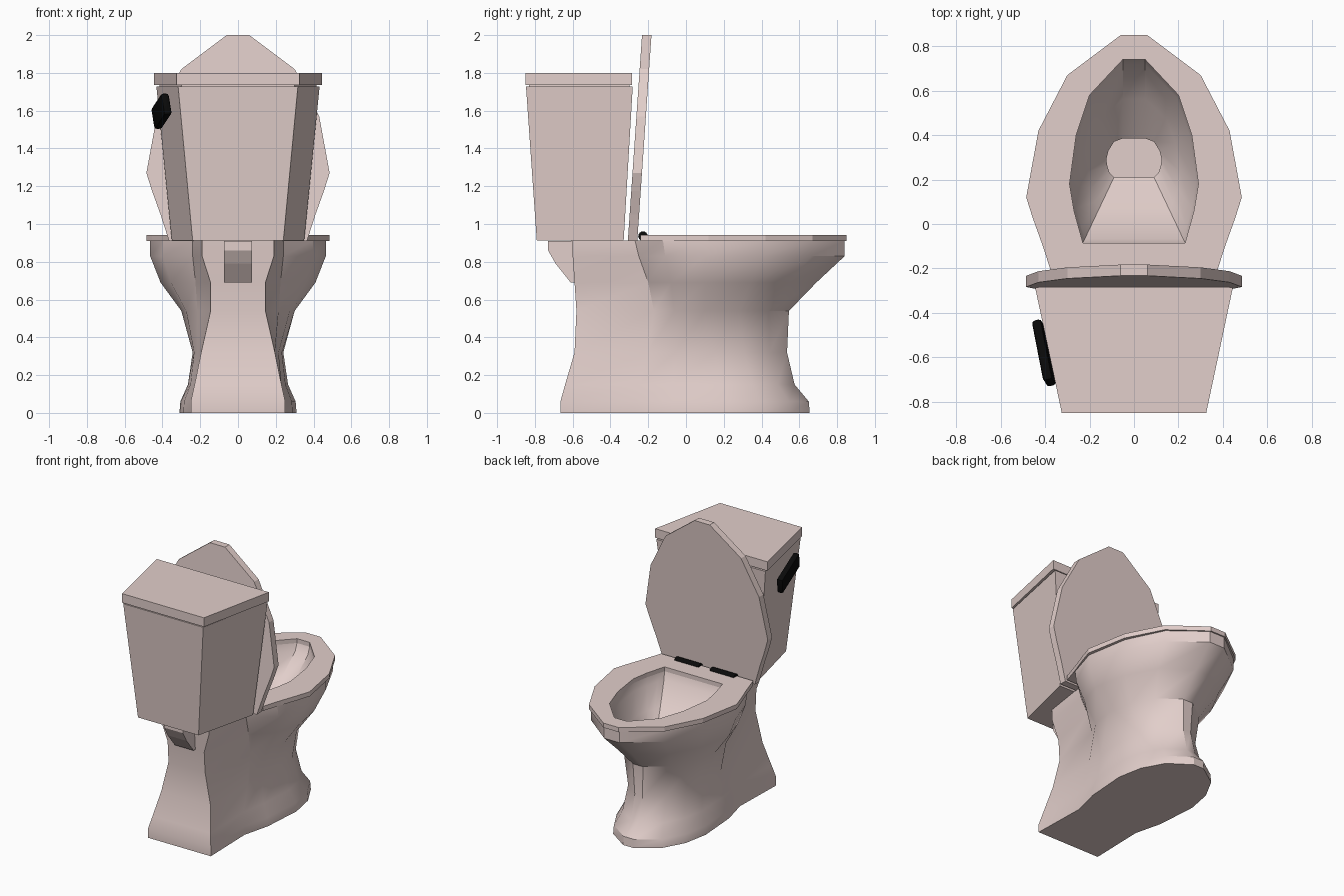
import bpy, bmesh, math
from mathutils import Matrix

if "Cube" in bpy.data.objects:
    bpy.data.objects.remove(bpy.data.objects["Cube"])


def material(name, col):
    m = bpy.data.materials.new(name)
    m.diffuse_color = (*col, 1)
    m.use_nodes = True
    m.node_tree.nodes["Principled BSDF"].inputs["Base Color"].default_value = m.diffuse_color
    return m


PORCELAIN = material("pinkish porcelain", (0.76, 0.62, 0.595))
BLACK = material("black", (0.003, 0.003, 0.003))


def finish(name, bm, mat, smooth=None):
    bmesh.ops.recalc_face_normals(bm, faces=bm.faces)
    me = bpy.data.meshes.new(name)
    bm.to_mesh(me)
    bm.free()
    me.materials.append(mat)
    ob = bpy.data.objects.new(name, me)
    bpy.context.collection.objects.link(ob)
    if smooth:
        bpy.ops.object.select_all(action='DESELECT')
        ob.select_set(True)
        bpy.context.view_layer.objects.active = ob
        bpy.ops.object.shade_smooth_by_angle(angle=math.radians(smooth))
    return ob


def mirrored(half):
    """Close a right-hand half outline (back to front) into a full loop."""
    return list(half) + [(-x, y) for x, y in reversed(half)]


def loft(name, rings, mat, closed=False, smooth=None):
    """Skin rings of 3D points; cap the ends, or join last to first."""
    bm = bmesh.new()
    loops = [[bm.verts.new(p) for p in r] for r in rings]
    pairs = list(zip(loops, loops[1:]))
    if closed:
        pairs.append((loops[-1], loops[0]))
    else:
        bm.faces.new(loops[0])
        bm.faces.new(loops[-1])
    n = len(loops[0])
    for a, b in pairs:
        for i in range(n):
            j = (i + 1) % n
            bm.faces.new((a[i], a[j], b[j], b[i]))
    return finish(name, bm, mat, smooth)


def at_z(loop, z):
    return [(x, y, z) for x, y in loop]


# Shared outlines, right half from back to front
SEAT = mirrored([(.365, -.24), (.41, -.1), (.455, .025), (.485, .12), (.43, .42), (.30, .67), (.06, .85)])
HOLE = mirrored([(.23, -.085), (.245, -.03), (.27, .06), (.29, .18), (.26, .4), (.20, .58), (.05, .74)])
DRAIN = mirrored([(.09, .21), (.11, .23), (.12, .26), (.125, .29), (.115, .33), (.09, .37), (.05, .385)])


def section(bw, by, nx, ny, w, yw, fy):
    """Bowl cross-section: back corner, neck crease, shoulder, widest point, front."""
    d = fy - yw
    return mirrored([(bw, by), (nx, ny), (nx * .3 + w * .7, ny + (yw - ny) * .4), (w, yw),
                     (w * .89, yw + d * .41), (w * .62, yw + d * .76), (w * .13, fy)])


def blend(a, b, t):
    return [(p[0] + (q[0] - p[0]) * t, p[1] + (q[1] - p[1]) * t) for p, q in zip(a, b)]


# Pedestal and bowl: outer skin, rim, inside and drain
rows = [(0, .25, -.665, .24, -.27, .31, .22, .655),
        (.06, .25, -.665, .24, -.27, .305, .22, .65),
        (.15, .23, -.64, .22, -.25, .265, .2, .575),
        (.32, .195, -.59, .215, -.2, .24, .15, .535),
        (.54, .145, -.58, .215, -.17, .30, .1, .545),
        (.69, .145, -.59, .225, -.2, .41, .1, .69),
        (.83, .19, -.6, .24, -.25, .465, .1, .84),
        (.912, .19, -.605, .24, -.27, .465, .1, .84)]
rings = [at_z(section(*r[1:]), r[0]) for r in rows]
rings += [at_z(HOLE, .912), at_z(blend(HOLE, DRAIN, .06), .86),
          at_z(blend(HOLE, DRAIN, .5), .73), at_z(DRAIN, .60),
          at_z(DRAIN, .45)]
loft("bowl", rings, PORCELAIN, smooth=30)

# Seat ring
loft("seat", [at_z(SEAT, .91), at_z(SEAT, .943), at_z(HOLE, .943), at_z(HOLE, .91)],
     PORCELAIN, closed=True)


# Raised seat cover, leaning against the tank
def leaning(offset):
    return [(x, -.308 + offset + .069 * (y + .24), .91 + (y + .24)) for x, y in SEAT]


loft("seat_cover", [leaning(0), leaning(.05)], PORCELAIN)


# Tank and tank lid, narrower at the outer side
def trapezoid(bx, by, fx, fy, z):
    return [(-bx, by, z), (bx, by, z), (fx, fy, z), (-fx, fy, z)]


loft("tank", [trapezoid(.24, -.79, .35, -.33, .912),
              trapezoid(.317, -.847, .432, -.282, 1.728),
              trapezoid(.30, -.83, .415, -.30, 1.728),
              trapezoid(.30, -.83, .415, -.30, 1.738)], PORCELAIN)
loft("tank_lid", [trapezoid(.325, -.85, .445, -.285, 1.735),
                  trapezoid(.325, -.85, .445, -.285, 1.80)], PORCELAIN)

# Bracket under the tank
bracket = [(-.5, .911), (-.73, .911), (-.73, .86), (-.69, .79), (-.61, .69), (-.5, .69)]
loft("tank_bracket", [[(x, y, z) for y, z in bracket] for x in (-.075, .075)], PORCELAIN)

# Hinges
for side, label in ((-1, "left"), (1, "right")):
    bm = bmesh.new()
    bmesh.ops.create_cone(bm, cap_ends=True, segments=16, radius1=.025, radius2=.025, depth=.19,
                          matrix=Matrix.Translation((side * .14, -.228, .936))
                          @ Matrix.Rotation(math.pi / 2, 4, 'Y'))
    finish(label + "_hinge", bm, BLACK, smooth=40)

# Flush handle: rounded bar tilted along the slanted tank side
bm = bmesh.new()
bmesh.ops.create_cube(bm, size=1, matrix=Matrix.Diagonal((.045, .29, .12, 1)))
bmesh.ops.bevel(bm, geom=bm.edges[:], offset=.015, segments=2, affect='EDGES', profile=.5)
bm.transform(Matrix.Translation((-.405, -.58, 1.597))
             @ Matrix.Rotation(math.radians(11), 4, 'Z')
             @ Matrix.Rotation(math.radians(-16), 4, 'X')
             @ Matrix.Rotation(math.radians(-6), 4, 'Y'))
finish("flush_handle", bm, BLACK, smooth=40)
